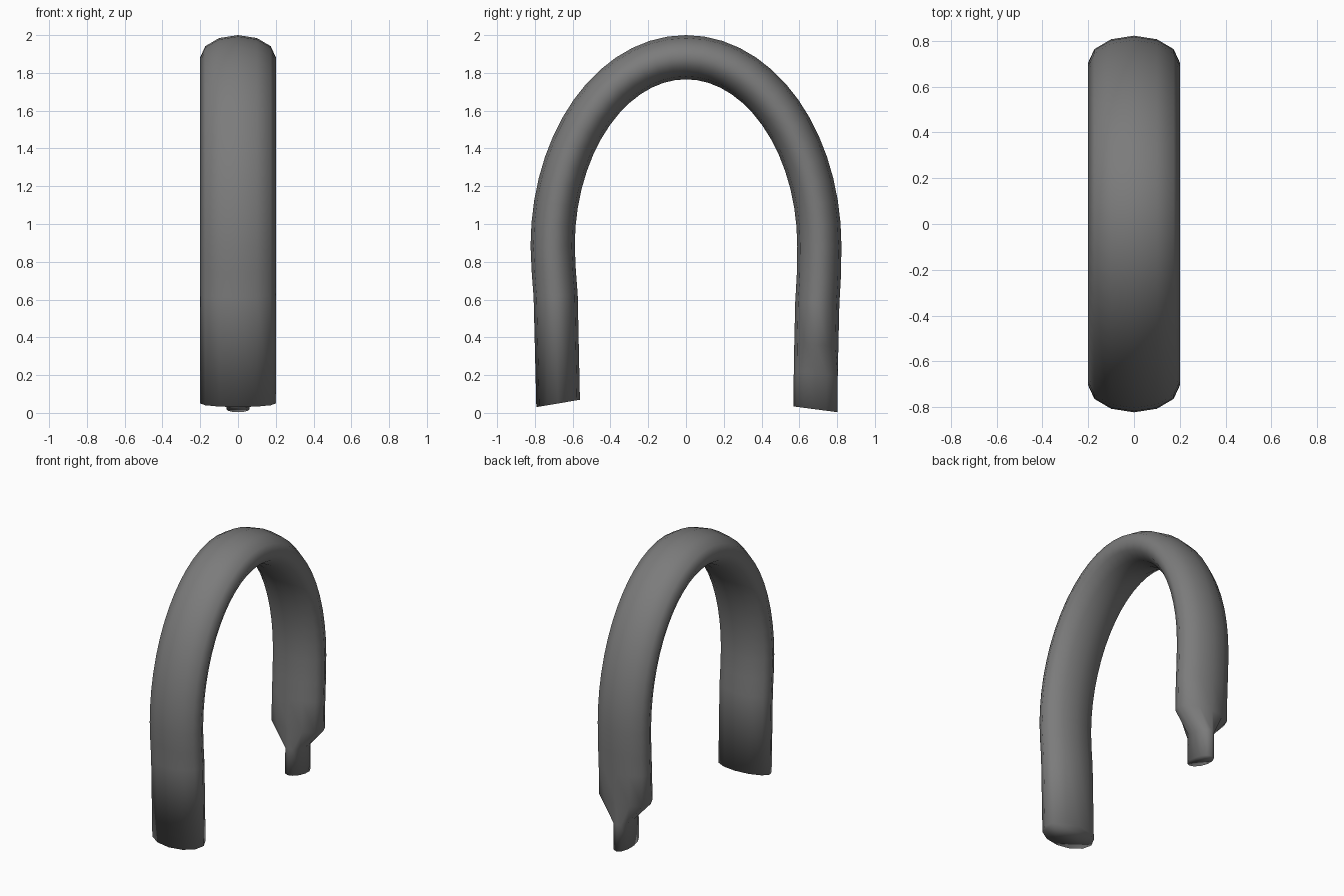
import bpy, bmesh
from math import sin, cos, pi, hypot

default = bpy.data.objects.get("Cube")
if default:
    bpy.data.objects.remove(default)

SIDES = 12
HALF_WIDTH, HALF_DEPTH = 0.2, 0.117
RADIUS_Y, RADIUS_Z, SPRING_Z = 0.706, 1.0, 0.883

# Each station: centre y, centre z, outward direction (y, z), width factor
stations = [(-0.677, 0.05, -0.986, -0.165, 1),
            (-0.69, 0.62, -0.998, -0.06, 1),
            (-0.70, 0.75, -0.998, -0.05, 1)]

# Elliptical arch from the front leg over to the back leg
STEPS = 28
for i in range(STEPS + 1):
    a = pi * i / STEPS
    ny, nz = -cos(a) / RADIUS_Y, sin(a) / RADIUS_Z
    n = hypot(ny, nz)
    stations.append((-RADIUS_Y * cos(a), SPRING_Z + RADIUS_Z * sin(a), ny / n, nz / n, 1))

# Back leg, narrowing to a small tab
stations += [(0.703, 0.72, 0.998, -0.05, 1),
             (0.695, 0.58, 0.998, -0.06, 1),
             (0.69, 0.36, 0.998, -0.06, 1),
             (0.687, 0.21, 0.995, -0.1, 0.31),
             (0.685, 0.019, 0.991, -0.13, 0.31)]

# Sweep the oval section through the stations
bm = bmesh.new()
rings = []
for y, z, ny, nz, width in stations:
    ring = []
    for k in range(SIDES):
        t = 2 * pi * k / SIDES
        d = HALF_DEPTH * sin(t)
        ring.append(bm.verts.new((HALF_WIDTH * width * cos(t), y + ny * d, z + nz * d)))
    rings.append(ring)
for r, s in zip(rings, rings[1:]):
    for k in range(SIDES):
        m = (k + 1) % SIDES
        bm.faces.new((r[k], r[m], s[m], s[k]))
bm.faces.new(rings[0])
bm.faces.new(rings[-1])
bmesh.ops.recalc_face_normals(bm, faces=bm.faces)
for f in bm.faces:
    f.smooth = True

mesh = bpy.data.meshes.new("arched_handle")
bm.to_mesh(mesh)
bm.free()
handle = bpy.data.objects.new("arched_handle", mesh)
bpy.context.collection.objects.link(handle)

# Plain grey finish
grey = bpy.data.materials.new("mid_grey")
grey.use_nodes = True
color = (0.2, 0.2, 0.2, 1)
grey.diffuse_color = color
grey.node_tree.nodes["Principled BSDF"].inputs["Base Color"].default_value = color
mesh.materials.append(grey)
